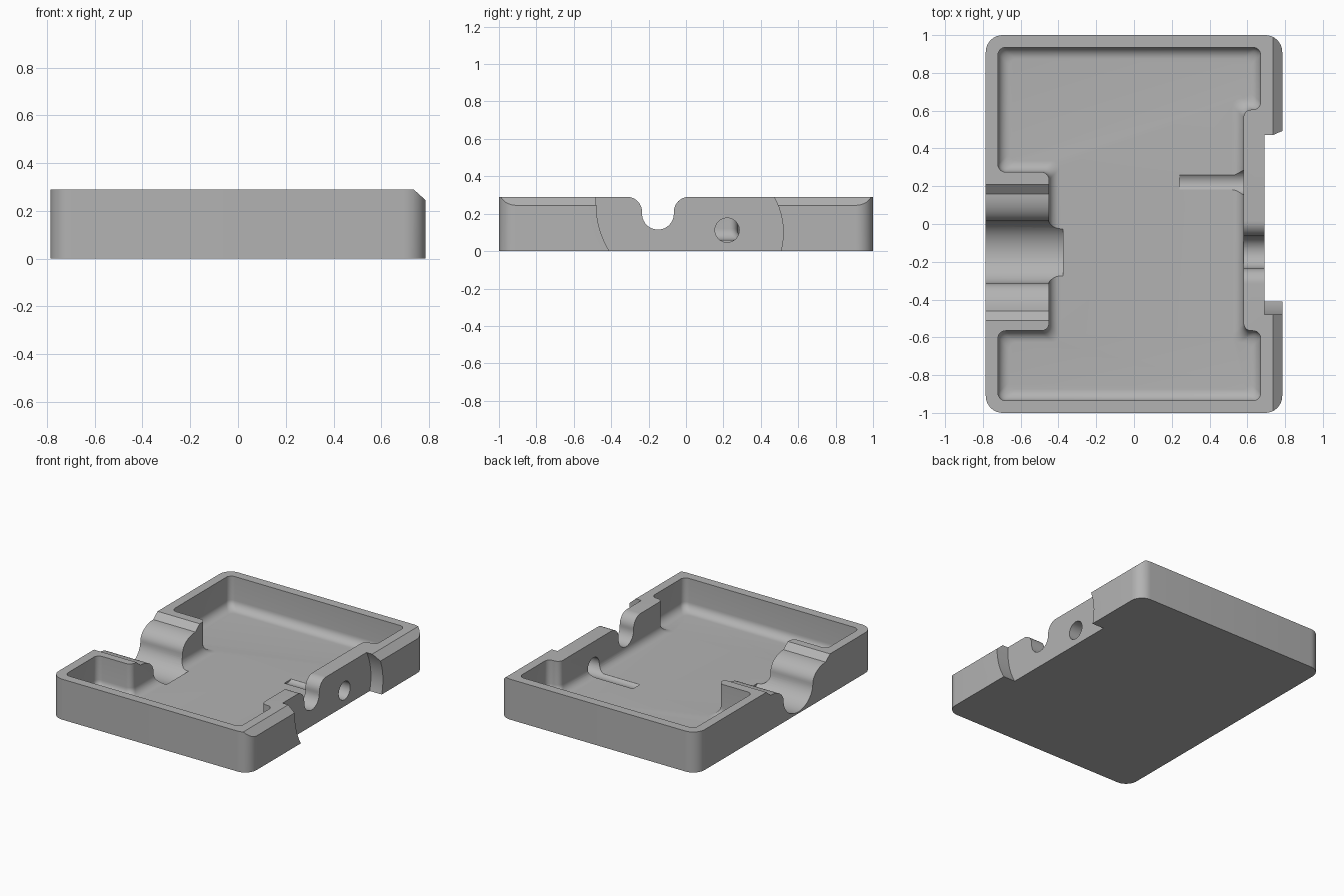
import bpy, bmesh, math
from mathutils import Vector

if "Cube" in bpy.data.objects:
    bpy.data.objects.remove(bpy.data.objects["Cube"])

grey = bpy.data.materials.new("plain grey")
grey.diffuse_color = (0.45, 0.45, 0.45, 1)
grey.use_nodes = True
grey.node_tree.nodes["Principled BSDF"].inputs["Base Color"].default_value = grey.diffuse_color


def loft(name, rings):
    """Solid from stacked rings holding equal numbers of points."""
    bm = bmesh.new()
    rows = [[bm.verts.new(p) for p in ring] for ring in rings]
    n = len(rows[0])
    for a, b in zip(rows, rows[1:]):
        for i in range(n):
            bm.faces.new((a[i], a[(i + 1) % n], b[(i + 1) % n], b[i]))
    bm.faces.new(rows[0][::-1])
    bm.faces.new(rows[-1])
    bmesh.ops.recalc_face_normals(bm, faces=bm.faces[:])
    me = bpy.data.meshes.new(name)
    bm.to_mesh(me)
    bm.free()
    me.materials.append(grey)
    ob = bpy.data.objects.new(name, me)
    bpy.context.collection.objects.link(ob)
    return ob


def along_x(name, profile, x0, x1):
    return loft(name, [[(x, y, z) for y, z in profile] for x in (x0, x1)])


def arc(cy, cz, ry, rz, a0, a1, n=12):
    angles = [math.radians(a0 + (a1 - a0) * i / n) for i in range(n + 1)]
    return [(cy + ry * math.cos(a), cz + rz * math.sin(a)) for a in angles]


def rounded(poly, r, inset=0, n=6):
    """Counter-clockwise right-angled outline, moved inwards, corners rounded."""
    pts = [Vector(p) for p in poly]
    out = []
    for i, p in enumerate(pts):
        d0 = (p - pts[i - 1]).normalized()
        d1 = (pts[(i + 1) % len(pts)] - p).normalized()
        p = p + inset * (Vector((-d0.y, d0.x)) + Vector((-d1.y, d1.x)))
        c = p - d0 * r + d1 * r
        for k in range(n + 1):
            t = math.pi / 2 * k / n
            out.append(c - d1 * r * math.cos(t) + d0 * r * math.sin(t))
    return out


# Tray block with rounded upright corners
outline = rounded([(-.785, -1), (.785, -1), (.785, 1), (-.785, 1)], .09, n=10)
tray = loft("tray", [[(p.x, p.y, z) for p in outline] for z in (0, .29)])
cutters = []

# Chamfer along the top right edge
cutters.append(loft("edge_chamfer", [[(x, y, z) for x, z in
               ((.725, .299), (.80, .2315), (.80, .35), (.725, .35))] for y in (-1.1, 1.1)]))

# Hollow, with a fillet round the floor
hollow = [(-.72, -.935), (.67, -.935), (.67, -.565), (.58, -.565), (.58, .605), (.67, .605),
          (.67, .935), (-.72, .935), (-.72, .275), (-.45, .275), (-.45, -.565), (-.72, -.565)]
FLOOR, FILLET = .06, .06
rings = []
for k in range(9):
    t = math.pi / 2 * k / 8
    inset = FILLET * (1 - math.sin(t))
    z = FLOOR + FILLET * (1 - math.cos(t))
    rings.append([(p.x, p.y, z) for p in rounded(hollow, .04, inset)])
rings.append([(x, y, .4) for x, y, z in rings[-1]])
cutters.append(loft("hollow", rings))

# Recess in the right face with curved ends
recess = arc(0, .25, .48, .48, 180, 213, 8) + arc(.13, .10, .39, .39, -18, 30, 10)
recess = [(-.48, .4)] + recess + [(.468, .4)]
cutters.append(along_x("side_recess", recess, .69, .9))

# Round-shouldered slot in the right wall
right = arc(.165, .21, .08, .08, 180, 90)
slot = arc(0, .20, .085, .085, 180, 360, 20) + right + [(.165, .4)]
slot += [(-.165, .4)] + [(-y, z) for y, z in right[::-1]]
cutters.append(along_x("cable_slot", [(y - .15, z) for y, z in slot], .5, .9))

# Hole through the right wall that runs on as a groove in the floor
cutters.append(along_x("pin_hole", arc(.22, .112, .065, .065, 0, 348.75, 31), .24, .9))

# Wide trough through the left wall, stepped at its rim
right = arc(.31, .15, .145, .10, 180, 90) + [(.36, .29), (.36, .4)]
trough = arc(0, .15, .165, .138, 180, 360, 28) + right
trough += [(-y, z) for y, z in right[::-1]]
cutters.append(along_x("side_trough", [(y - .15, z) for y, z in trough], -.9, -.375))

# Cut everything out of the block
bpy.context.view_layer.objects.active = tray
for c in cutters:
    c.hide_render = True
    m = tray.modifiers.new(c.name, 'BOOLEAN')
    m.operation, m.solver, m.object = 'DIFFERENCE', 'EXACT', c
    bpy.ops.object.modifier_apply(modifier=m.name)
for c in cutters:
    bpy.data.objects.remove(c)

bpy.ops.object.select_all(action='DESELECT')
tray.select_set(True)
bpy.ops.object.shade_smooth_by_angle(angle=math.radians(30))
